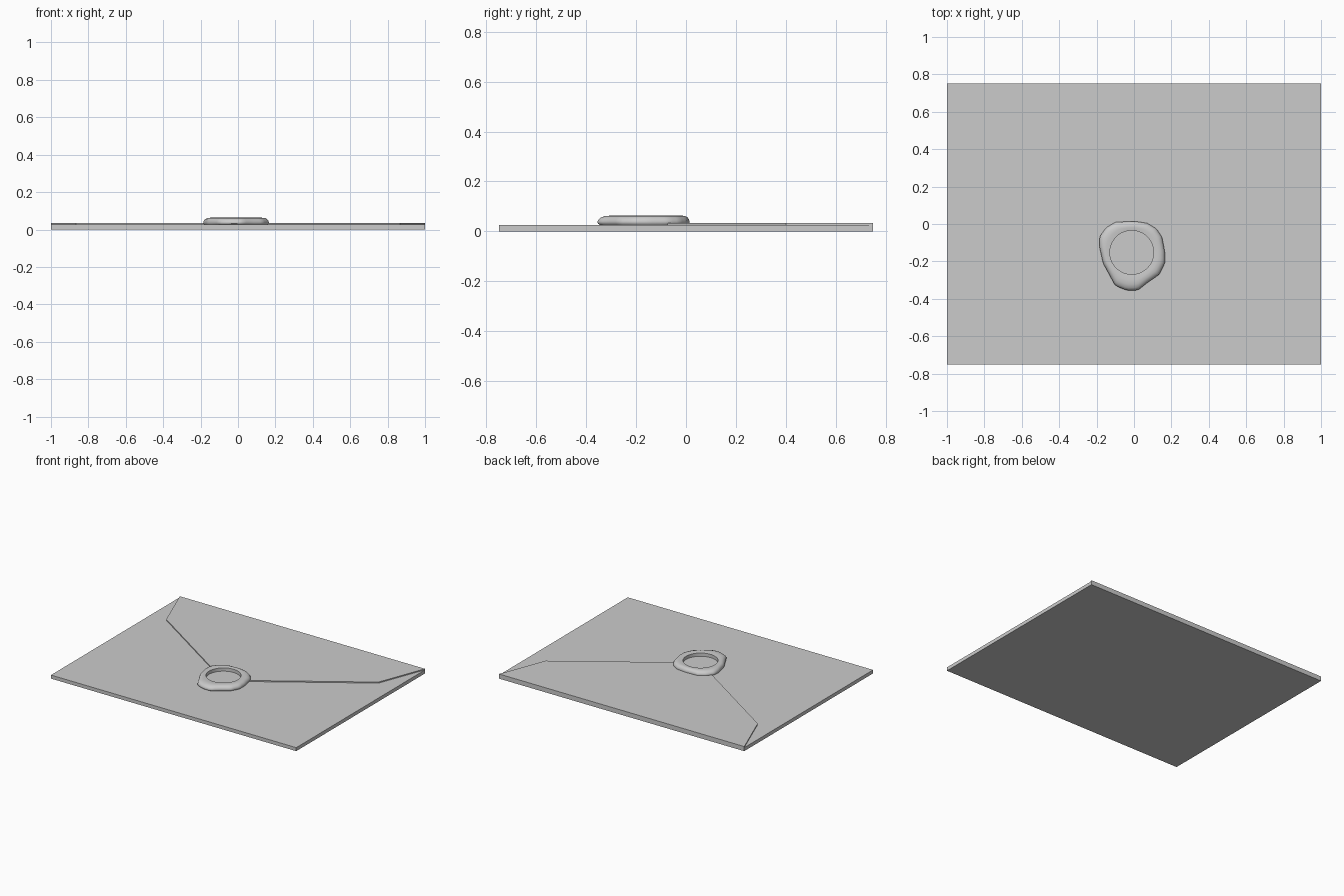
import bpy, bmesh, math
from mathutils import Vector

if "Cube" in bpy.data.objects:
    bpy.data.objects.remove(bpy.data.objects["Cube"], do_unlink=True)

grey = bpy.data.materials.new("plain_grey")
grey.use_nodes = True
colour = (0.6, 0.6, 0.6, 1)
grey.diffuse_color = colour
grey.node_tree.nodes["Principled BSDF"].inputs["Base Color"].default_value = colour


def finish(bm, name):
    bmesh.ops.recalc_face_normals(bm, faces=bm.faces)
    mesh = bpy.data.meshes.new(name)
    bm.to_mesh(mesh)
    bm.free()
    mesh.materials.append(grey)
    obj = bpy.data.objects.new(name, mesh)
    bpy.context.collection.objects.link(obj)
    return obj


def plate(name, outline, bottom, top):
    """Extrude a flat outline into a slab."""
    bm = bmesh.new()
    face = bm.faces.new([bm.verts.new((x, y, bottom)) for x, y in outline])
    ext = bmesh.ops.extrude_face_region(bm, geom=[face])
    verts = [g for g in ext["geom"] if isinstance(g, bmesh.types.BMVert)]
    bmesh.ops.translate(bm, verts=verts, vec=(0, 0, top - bottom))
    return finish(bm, name)


# Envelope body and folded flap
W, D = 1.0, 0.75
plate("envelope_body", [(-W, -D), (W, -D), (W, D), (-W, D)], 0, 0.026)
half = [(0.06, -0.13), (0.865, 0.4), (W, D)]
plate("envelope_flap", half + [(-x, y) for x, y in reversed(half)], 0.026, 0.034)

# Wax seal: an uneven outline lofted to a round stamped recess
centre = Vector((-0.012, -0.152))
outline = [(0.165, -0.15), (0.15, -0.07), (0.12, -0.025), (0.07, 0.005), (0, 0.015),
           (-0.1, 0.01), (-0.15, -0.02), (-0.185, -0.07), (-0.185, -0.12),
           (-0.165, -0.21), (-0.1, -0.33), (-0.04, -0.355), (0.02, -0.355),
           (0.07, -0.315), (0.135, -0.27), (0.165, -0.21)]
STEPS = 64
INNER = 0.117


def edge_radius(direction):
    """Distance from the centre to the outline along a direction."""
    for a, b in zip(outline, outline[1:] + outline[:1]):
        p, q = Vector(a) - centre, Vector(b) - centre
        u, v = p.cross(direction), direction.cross(q)
        if u >= 0 and v >= 0 and p.dot(direction) > 0:
            return p.lerp(q, u / (u + v)).length
    return INNER * 1.5


dirs = [Vector((math.cos(math.tau * i / STEPS), math.sin(math.tau * i / STEPS)))
        for i in range(STEPS)]
radii = [edge_radius(d) for d in dirs]
# Each level: blend from the recess (0) to the outer edge (1), and height
levels = [(0.9, 0.026), (0.98, 0.031), (1, 0.038), (0.96, 0.047), (0.84, 0.056),
          (0.62, 0.062), (0.35, 0.063), (0, 0.06), (0, 0.036)]
bm = bmesh.new()
rings = []
for blend, z in levels:
    ring = []
    for d, r in zip(dirs, radii):
        p = centre + d * (INNER + (r - INNER) * blend)
        ring.append(bm.verts.new((p.x, p.y, z)))
    rings.append(ring)
for low, high in zip(rings, rings[1:]):
    for i in range(STEPS):
        j = (i + 1) % STEPS
        bm.faces.new((low[i], low[j], high[j], high[i]))
bm.faces.new(rings[-1])
bm.faces.new(reversed(rings[0]))
seal = finish(bm, "wax_seal")
bpy.ops.object.select_all(action='DESELECT')
seal.select_set(True)
bpy.context.view_layer.objects.active = seal
bpy.ops.object.shade_smooth_by_angle(angle=math.radians(40))
